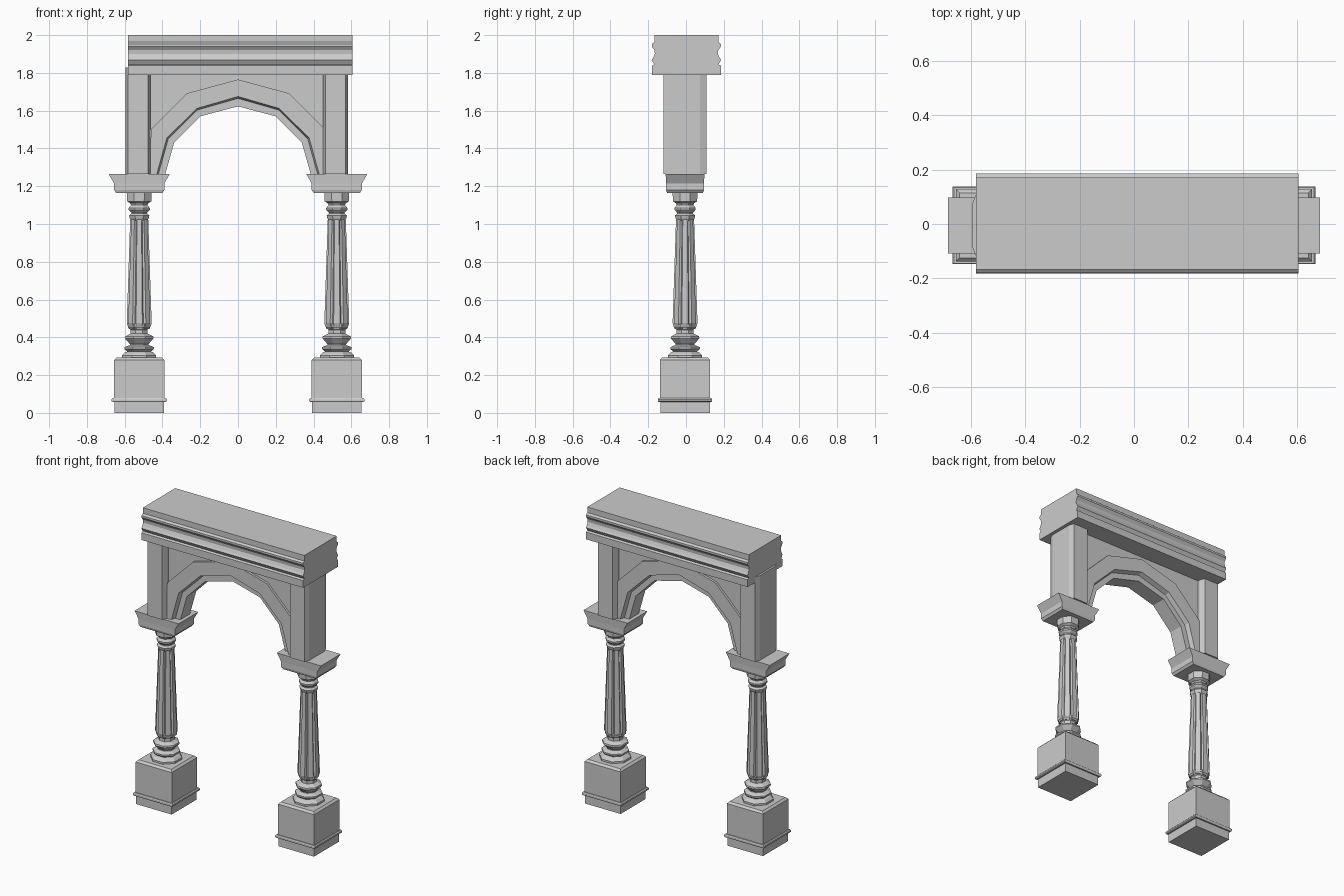
import bpy, bmesh, math

if "Cube" in bpy.data.objects:
    bpy.data.objects.remove(bpy.data.objects["Cube"])


def loft(name, rings):
    """Join equal-length closed rings of points into a capped solid."""
    bm = bmesh.new()
    vs = [[bm.verts.new(p) for p in r] for r in rings]
    n = len(vs[0])
    for a, b in zip(vs, vs[1:]):
        for i in range(n):
            j = (i + 1) % n
            bm.faces.new((a[i], a[j], b[j], b[i]))
    bm.faces.new(vs[0][::-1])
    bm.faces.new(vs[-1])
    bmesh.ops.recalc_face_normals(bm, faces=bm.faces)
    me = bpy.data.meshes.new(name)
    bm.to_mesh(me)
    bm.free()
    ob = bpy.data.objects.new(name, me)
    bpy.context.collection.objects.link(ob)
    return ob


def rects(name, cx, cy, levels):
    """Stack of rectangles: (half x, half y, z)."""
    return loft(name, [[(cx + sx * hx, cy + sy * hy, z)
                        for sx, sy in ((-1, -1), (1, -1), (1, 1), (-1, 1))]
                       for hx, hy, z in levels])


def octagons(name, cx, cy, levels):
    """Turned eight-sided part: (half width, z)."""
    k = 1 / math.cos(math.pi / 8)
    return loft(name, [[(cx + r * k * math.cos(math.pi * (2 * i + 1) / 8),
                         cy + r * k * math.sin(math.pi * (2 * i + 1) / 8), z)
                        for i in range(8)] for r, z in levels])


def fluted(cx, cy, r, z):
    """Eight flats with a V groove at each corner."""
    ring = []
    for i in range(8):
        for da, f in ((-14, 1.03), (14, 1.03), (22.5, 0.87)):
            a = math.radians(45 * i + da)
            ring.append((cx + r * f * math.cos(a), cy + r * f * math.sin(a), z))
    return ring


CY = -0.005
for side, s in (("left", -1), ("right", 1)):
    cx = 0.523 * s
    # Pedestal block with a thin band
    rects(side + "_pedestal", cx, CY, [(.131, .131, 0), (.131, .131, .06), (.133, .133, .075),
                                       (.133, .133, .28), (.12, .12, .293)])
    rects(side + "_pedestal_band", cx, CY, [(.14, .14, .057), (.146, .143, .062),
                                            (.146, .143, .072), (.14, .14, .078)])
    # Column base, shaft and necking
    octagons(side + "_column_base", cx, CY, [
        (.09, .29), (.09, .305), (.075, .32), (.062, .325), (.078, .338), (.078, .348),
        (.05, .36), (.05, .365), (.076, .395), (.074, .405), (.045, .42), (.045, .44),
        (.06, .455), (.06, .47), (.05, .48)])
    loft(side + "_column_shaft", [fluted(cx, CY, r, z) for r, z in
                                  ((.055, .445), (.066, .475), (.048, 1.02), (.042, 1.03))])
    octagons(side + "_column_neck", cx, CY, [
        (.042, 1.015), (.05, 1.03), (.054, 1.045), (.042, 1.055), (.042, 1.06), (.056, 1.075),
        (.056, 1.085), (.044, 1.1), (.048, 1.11), (.064, 1.12), (.066, 1.17)])
    # Capital, flaring sideways
    rects(side + "_capital", cx, CY, [(.122, .095, 1.165), (.133, .1, 1.18), (.133, .1, 1.215),
                                      (.162, .103, 1.265)])
    # Pier with steep chamfered corners
    px = cx - 0.006
    hx, hy, ix, iy = .066, .113, .053, .08
    outline = [(-ix, -hy), (ix, -hy), (hx, -iy), (hx, iy),
               (ix, hy), (-ix, hy), (-hx, iy), (-hx, -iy)]
    loft(side + "_pier", [[(px + x, CY + y, z) for x, y in outline] for z in (1.265, 1.828)])

# Arch: outer edge, middle step and opening (left half, then mirrored)
outer = [(-.47, 1.265), (-.46, 1.503), (-.27, 1.692), (0, 1.765)]
step = [(-.43, 1.265), (-.377, 1.455), (-.218, 1.612), (0, 1.675)]
inner = [(-.385, 1.265), (-.338, 1.43), (-.2, 1.57), (0, 1.623)]


def mirrored(pts):
    return pts + [(-x, z) for x, z in pts[-2::-1]]


sections = []
for a, b, c in zip(mirrored(outer), mirrored(step), mirrored(inner)):
    d = (b[0] + .2 * (c[0] - b[0]), b[1] + .2 * (c[1] - b[1]))
    half = [(a, .08), (b, .08), (d, .05), (c, .05)]
    loop = [(p, -y) for p, y in half] + half[::-1]
    sections.append([(p[0], CY + y, p[1]) for p, y in loop])
loft("arch", sections)

# Recessed wall above the arch
wall = mirrored([(-.48, 1.48)] + outer[1:]) + [(.48, 1.8), (-.48, 1.8)]
loft("spandrel_wall", [[(x, CY + y, z) for x, z in wall] for y in (-.065, .065)])

# Moulded beam along the top
half = [(.182, 1.79), (.182, 1.838), (.17, 1.845), (.184, 1.868), (.176, 1.88), (.167, 1.9),
        (.169, 1.92), (.183, 1.94), (.183, 1.953), (.17, 1.963), (.17, 2)]
profile = half + [(-y, z) for y, z in half[::-1]]
loft("top_beam", [[(x, .002 + y, z) for y, z in profile] for x in (-.582, .605)])
